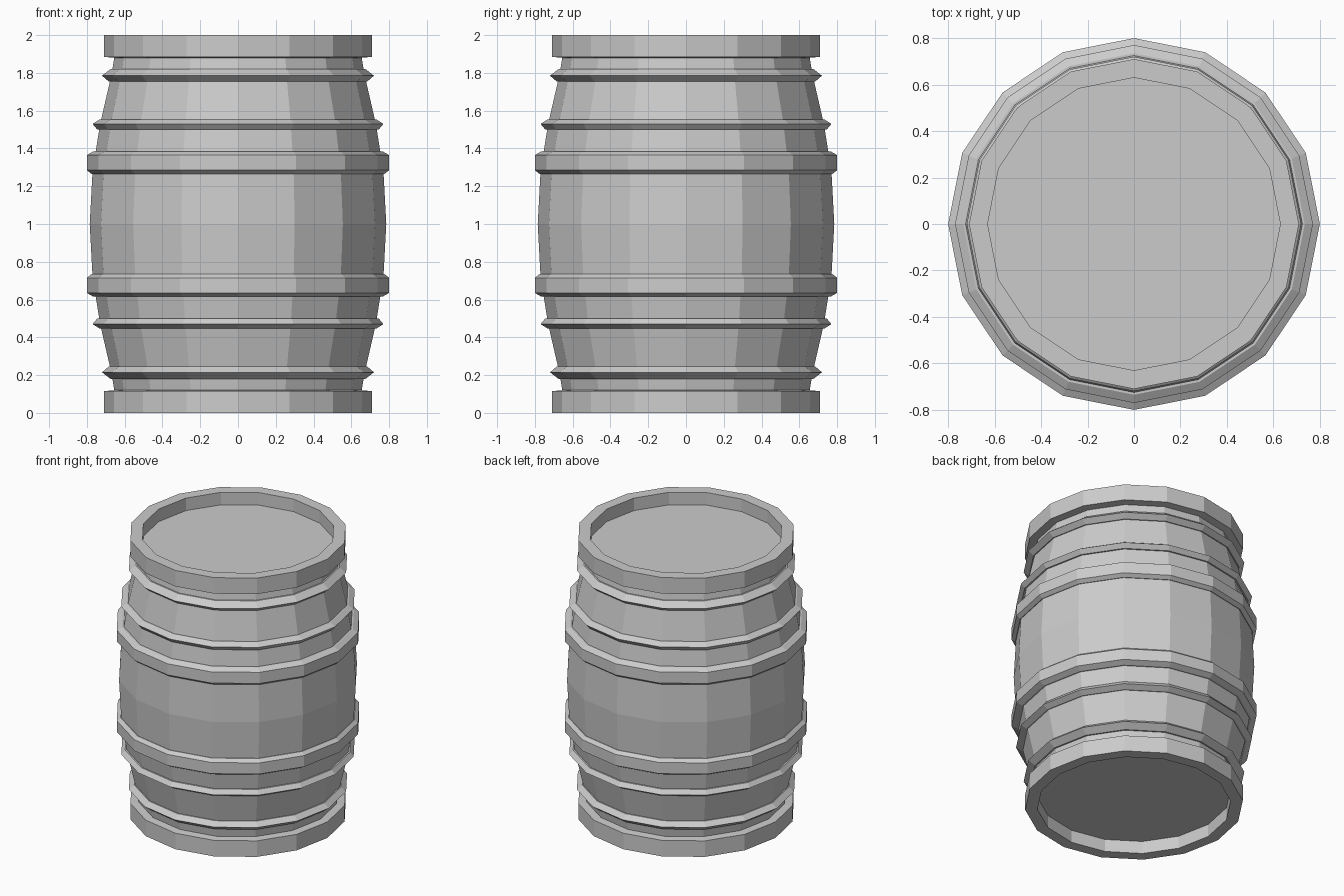
import bpy, bmesh
from math import cos, sin, tau

if "Cube" in bpy.data.objects:
    bpy.data.objects.remove(bpy.data.objects["Cube"])

SIDES = 16


def lathe(name, profile, closed=False):
    """Revolve (radius, z) points around z; open profiles are capped at both ends."""
    bm = bmesh.new()
    rings = [[bm.verts.new((r * cos(tau * i / SIDES), r * sin(tau * i / SIDES), z))
              for i in range(SIDES)] for r, z in profile]
    pairs = list(zip(rings, rings[1:]))
    if closed:
        pairs.append((rings[-1], rings[0]))
    else:
        bm.faces.new(rings[0])
        bm.faces.new(rings[-1])
    for a, b in pairs:
        for i in range(SIDES):
            j = (i + 1) % SIDES
            bm.faces.new((a[i], a[j], b[j], b[i]))
    bmesh.ops.recalc_face_normals(bm, faces=bm.faces)
    mesh = bpy.data.meshes.new(name)
    bm.to_mesh(mesh)
    bm.free()
    obj = bpy.data.objects.new(name, mesh)
    bpy.context.collection.objects.link(obj)


def flip(profile):
    """Mirror a profile about the barrel's middle height."""
    return [(r, 2 - z) for r, z in profile]


# Bulging body with end rims and recessed lids
upper = [(0.785, 1.0), (0.77, 1.28), (0.73, 1.53), (0.67, 1.79), (0.655, 1.88),
         (0.71, 1.885), (0.71, 2.0), (0.63, 2.0), (0.63, 1.91)]
lathe("barrel_body", flip(upper)[:0:-1] + upper)

# Metal hoops, the same on the upper and lower halves
hoops = {
    "end_hoop": [(0.62, 1.82), (0.675, 1.82), (0.72, 1.785), (0.685, 1.755), (0.62, 1.755)],
    "quarter_hoop": [(0.68, 1.552), (0.735, 1.552), (0.77, 1.53), (0.745, 1.50), (0.68, 1.50)],
    "belly_hoop": [(0.70, 1.385), (0.765, 1.385), (0.80, 1.365), (0.80, 1.285),
                   (0.775, 1.265), (0.70, 1.265)],
}
for name, profile in hoops.items():
    lathe("upper_" + name, profile, closed=True)
    lathe("lower_" + name, flip(profile), closed=True)
